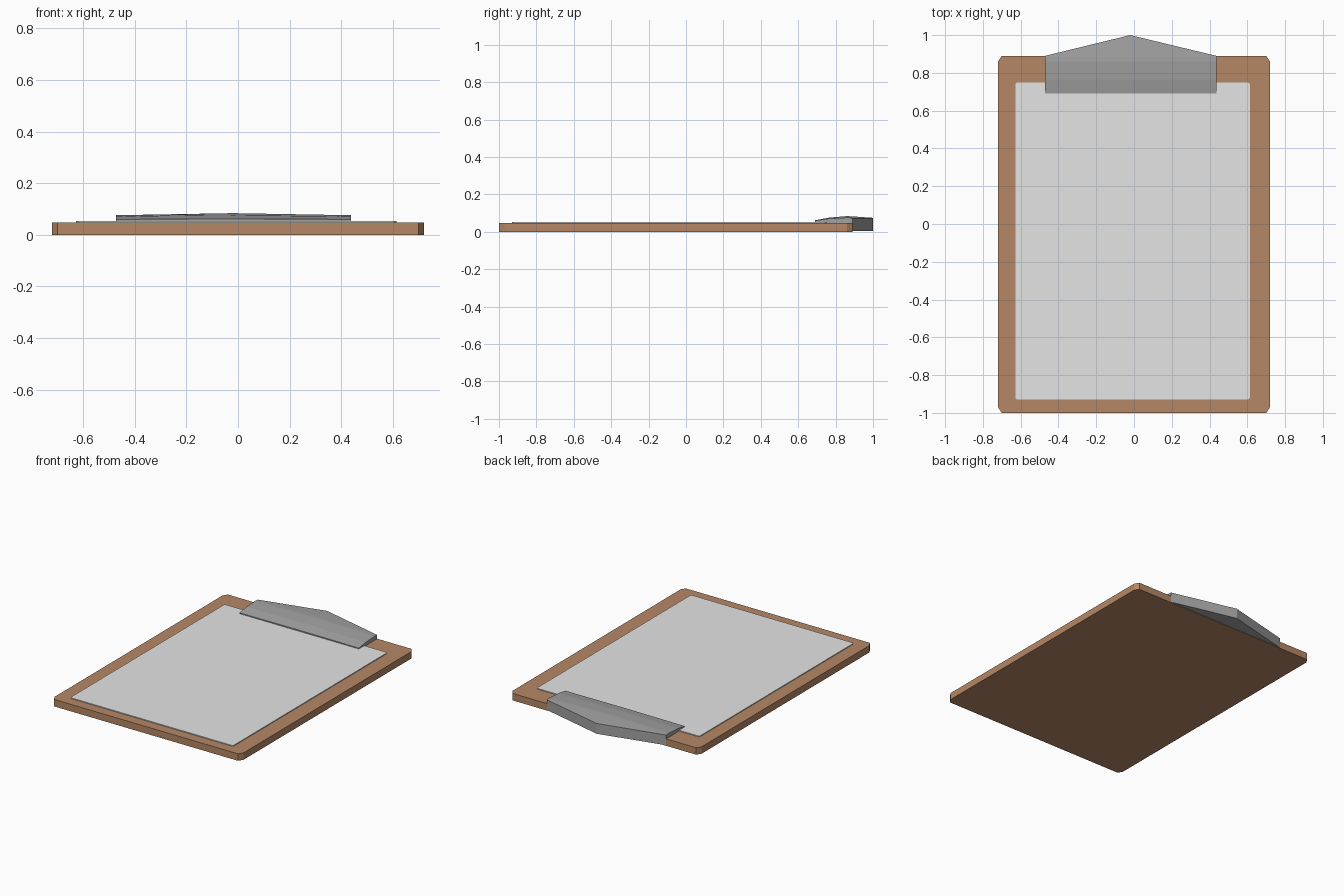
import bpy, bmesh

if "Cube" in bpy.data.objects:
    bpy.data.objects.remove(bpy.data.objects["Cube"])


def material(name, color):
    m = bpy.data.materials.new(name)
    m.diffuse_color = (*color, 1)
    m.use_nodes = True
    m.node_tree.nodes["Principled BSDF"].inputs["Base Color"].default_value = m.diffuse_color
    return m


wood = material("brown board", (0.46, 0.245, 0.13))
white = material("white paper", (0.78, 0.78, 0.78))
metal = material("grey metal", (0.36, 0.36, 0.36))


def finish(bm, name, mat):
    bmesh.ops.recalc_face_normals(bm, faces=bm.faces)
    me = bpy.data.meshes.new(name)
    bm.to_mesh(me)
    bm.free()
    me.materials.append(mat)
    ob = bpy.data.objects.new(name, me)
    bpy.context.collection.objects.link(ob)
    return ob


def plate(name, x0, x1, y0, y1, z0, z1, cx, cy, mat):
    """Flat slab with clipped corners."""
    outline = [(x0 + cx, y0), (x1 - cx, y0), (x1, y0 + cy), (x1, y1 - cy),
               (x1 - cx, y1), (x0 + cx, y1), (x0, y1 - cy), (x0, y0 + cy)]
    bm = bmesh.new()
    f = bm.faces.new([bm.verts.new((x, y, z0)) for x, y in outline])
    r = bmesh.ops.extrude_face_region(bm, geom=[f])
    for v in r["geom"]:
        if isinstance(v, bmesh.types.BMVert):
            v.co.z = z1
    return finish(bm, name, mat)


# Board and paper
plate("board", -0.72, 0.72, -1.0, 0.89, 0.0, 0.048, 0.02, 0.03, wood)
plate("paper", -0.627, 0.613, -0.93, 0.75, 0.046, 0.054, 0.008, 0.008, white)

# Clip: rows of (y at ends, y at middle, top z at ends, top z at middle, bottom z)
rows = [(0.69, 0.69, 0.060, 0.062, 0.050),
        (0.765, 0.765, 0.071, 0.076, 0.047),
        (0.86, 0.86, 0.076, 0.084, 0.047),
        (0.885, 0.885, 0.075, 0.083, 0.047),
        (0.885, 0.885, None, None, 0.004),
        (0.89, 1.0, 0.074, 0.075, 0.004)]
xs = (-0.472, -0.02, 0.437)
bm = bmesh.new()
top, bottom = [], []
for ye, ym, ze, zm, zb in rows:
    ys = (ye, ym, ye)
    bottom.append([bm.verts.new((x, y, zb)) for x, y in zip(xs, ys)])
    if ze is not None:
        top.append([bm.verts.new((x, y, z)) for x, y, z in zip(xs, ys, (ze, zm, ze))])
for grid in (top, bottom):
    for a, b in zip(grid, grid[1:]):
        for i in range(2):
            bm.faces.new((a[i], a[i + 1], b[i + 1], b[i]))
# front lip, back wall and ends
for t, b in ((top[0], bottom[0]), (top[-1], bottom[-1])):
    for i in range(2):
        bm.faces.new((t[i], t[i + 1], b[i + 1], b[i]))
for i in (0, 2):
    bm.faces.new([r[i] for r in top] + [r[i] for r in reversed(bottom)])
finish(bm, "clip", metal)
